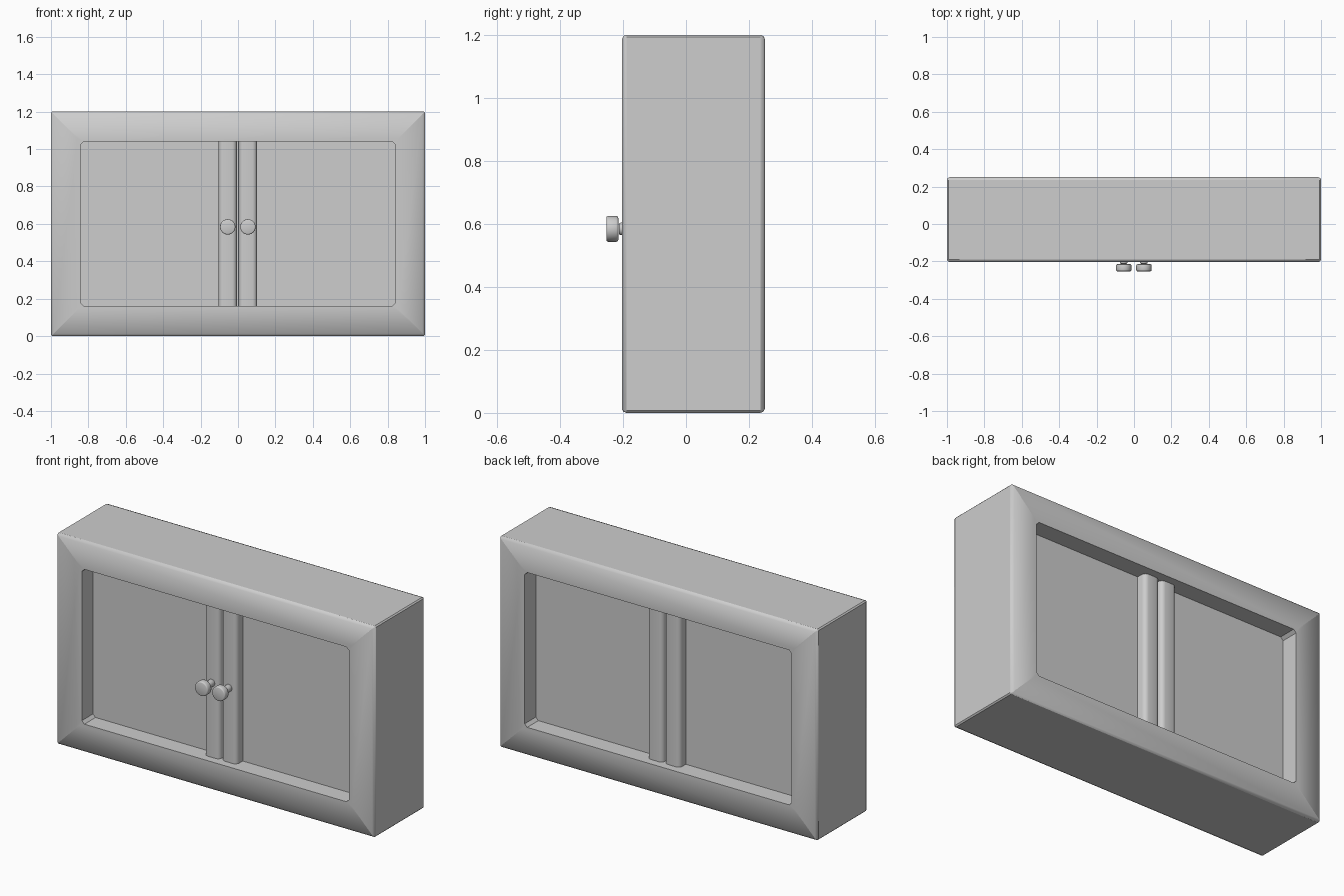
import bpy, bmesh
from math import radians
from mathutils import Matrix, Vector

cube = bpy.data.objects.get("Cube")
if cube:
    bpy.data.objects.remove(cube, do_unlink=True)

grey = bpy.data.materials.new("plain grey")
grey.use_nodes = True
grey.diffuse_color = (0.61, 0.61, 0.61, 1)
grey.node_tree.nodes["Principled BSDF"].inputs["Base Color"].default_value = (0.61, 0.61, 0.61, 1)

FRONT, BACK = -0.203, 0.25
HEIGHT, BORDER, RECESS, CHAMFER = 1.2, 0.16, 0.1, 0.014


def finish(name, bm, angle=None):
    bmesh.ops.recalc_face_normals(bm, faces=bm.faces)
    mesh = bpy.data.meshes.new(name)
    bm.to_mesh(mesh)
    bm.free()
    mesh.materials.append(grey)
    obj = bpy.data.objects.new(name, mesh)
    bpy.context.collection.objects.link(obj)
    if angle:
        bpy.ops.object.select_all(action='DESELECT')
        obj.select_set(True)
        bpy.context.view_layer.objects.active = obj
        bpy.ops.object.shade_smooth_by_angle(angle=radians(angle))


def box(x0, x1, y0, y1, z0, z1):
    bm = bmesh.new()
    size = Matrix.Diagonal((x1 - x0, y1 - y0, z1 - z0, 1))
    place = Matrix.Translation(((x0 + x1) / 2, (y0 + y1) / 2, (z0 + z1) / 2))
    bmesh.ops.create_cube(bm, size=1, matrix=place @ size)
    return bm


def span(edge, axis):
    return abs(edge.verts[0].co[axis] - edge.verts[1].co[axis])


# Case: slightly eased corners, chamfered rims, a recess on the front and the back
bm = box(-1, 1, FRONT, BACK, 0, HEIGHT)
bmesh.ops.bevel(bm, geom=[e for e in bm.edges if span(e, 1) > 0.1],
                offset=0.007, segments=1, affect='EDGES')
bmesh.ops.bevel(bm, geom=[e for e in bm.edges if span(e, 1) < 0.1],
                offset=CHAMFER, segments=2, profile=0.5, affect='EDGES')
bm.normal_update()
for side in (-1, 1):
    face = max(bm.faces, key=lambda f: f.normal.y * side * f.calc_area())
    bmesh.ops.inset_region(bm, faces=[face], thickness=BORDER - CHAMFER, use_even_offset=True)
    # Square up the opening, then push it in
    for v in face.verts:
        v.co.x = (1 - BORDER) * (1 if v.co.x > 0 else -1)
        v.co.z = HEIGHT - BORDER if v.co.z > HEIGHT / 2 else BORDER
    bmesh.ops.remove_doubles(bm, verts=face.verts[:], dist=0.0001)
    bm.normal_update()
    face = max(bm.faces, key=lambda f: f.normal.y * side * f.calc_area())
    floor = bmesh.ops.extrude_discrete_faces(bm, faces=[face])["faces"][0]
    bmesh.ops.translate(bm, verts=floor.verts[:], vec=Vector((0, -side * RECESS, 0)))
    corners = [e for v in floor.verts for e in v.link_edges if span(e, 1) > RECESS / 2]
    bmesh.ops.delete(bm, geom=[floor], context='FACES_ONLY')
    bmesh.ops.bevel(bm, geom=corners, offset=0.016, segments=1, affect='EDGES')
    bm.normal_update()
# The rims blend into the front and back, but break sharply at the sides
for e in bm.edges:
    tilts = [abs(f.normal.y) for f in e.link_faces]
    e.smooth = not (len(tilts) == 2 and min(tilts) < 0.1)
for f in bm.faces:
    f.smooth = True
finish("case", bm)

# Door panels, tucked just behind the edges of the recess
outer, low, high = 1 - BORDER + 0.01, BORDER - 0.01, HEIGHT - BORDER + 0.01
for name, x0, x1 in (("right_panel", -outer, 0), ("left_panel", 0, outer)):
    finish(name, box(x0, x1, FRONT + RECESS, BACK - RECESS, low, high))

for name, x in (("right", -0.055), ("left", 0.053)):
    # Rounded upright on each door, showing on both sides
    bm = box(x - 0.049, x + 0.049, FRONT + 0.045, BACK - 0.045, BORDER, HEIGHT - BORDER)
    bmesh.ops.bevel(bm, geom=[e for e in bm.edges if span(e, 2) > 0.1],
                    offset=0.025, segments=4, profile=0.5, affect='EDGES')
    finish(name + "_upright", bm, 40)

    # Round knob on a short stem
    bm = bmesh.new()
    for radius, y0, y1 in ((0.02, FRONT + 0.06, -0.213), (0.041, -0.215, -0.253)):
        old = set(bm.edges)
        place = Matrix.Translation((x, (y0 + y1) / 2, 0.584)) @ Matrix.Rotation(radians(90), 4, 'X')
        bmesh.ops.create_cone(bm, cap_ends=True, segments=32, radius1=radius,
                              radius2=radius, depth=y0 - y1, matrix=place)
        rims = [e for e in bm.edges if e not in old and span(e, 1) < 0.001]
        bmesh.ops.bevel(bm, geom=rims, offset=0.006, segments=2, profile=0.5, affect='EDGES')
    finish(name + "_knob", bm, 50)
